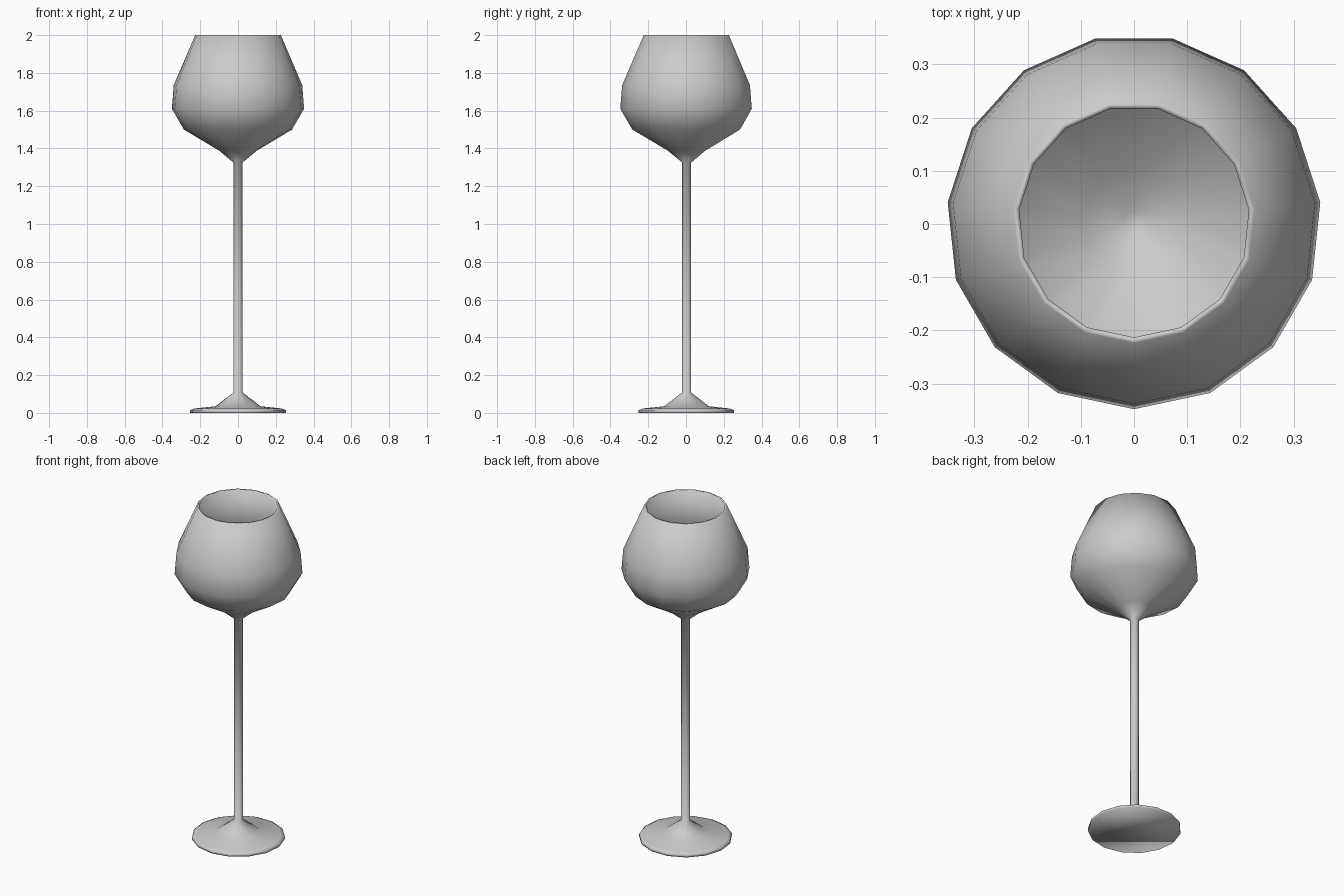
import bpy, bmesh, math

if "Cube" in bpy.data.objects:
    bpy.data.objects.remove(bpy.data.objects["Cube"])

SIDES = 15
Y_OFFSET = 0.004  # an odd-sided lathe needs a nudge to centre its bounds


def lathe(name, profile):
    """Revolve (radius, z) points into a closed smooth mesh; both ends are capped."""
    bm = bmesh.new()
    rings = []
    for r, z in profile:
        ring = []
        for i in range(SIDES):
            a = -math.pi / 2 + 2 * math.pi * i / SIDES
            ring.append(bm.verts.new((r * math.cos(a), r * math.sin(a) + Y_OFFSET, z)))
        rings.append(ring)
    for lo, hi in zip(rings, rings[1:]):
        for i in range(SIDES):
            j = (i + 1) % SIDES
            bm.faces.new((lo[i], lo[j], hi[j], hi[i]))
    bm.faces.new(rings[0][::-1])
    bm.faces.new(rings[-1])
    for f in bm.faces:
        f.smooth = True
    mesh = bpy.data.meshes.new(name)
    bm.to_mesh(mesh)
    bm.free()
    obj = bpy.data.objects.new(name, mesh)
    bpy.context.collection.objects.link(obj)
    return obj


# Foot and stem, from the underside up
foot = [(0.255, 0.0), (0.255, 0.014), (0.235, 0.023), (0.12, 0.035)]
stem = [(0.024, 0.108), (0.024, 1.325)]
# Outside of the bowl up to the rim
bowl_outside = [(0.10, 1.388), (0.288, 1.50), (0.352, 1.61), (0.342, 1.735), (0.228, 2.0)]
# Inside of the bowl, from the rim back down
bowl_inside = [(0.217, 2.0), (0.331, 1.733), (0.341, 1.612), (0.281, 1.508),
               (0.095, 1.397), (0.02, 1.345)]

lathe("wine_glass", foot + stem + bowl_outside + bowl_inside)
